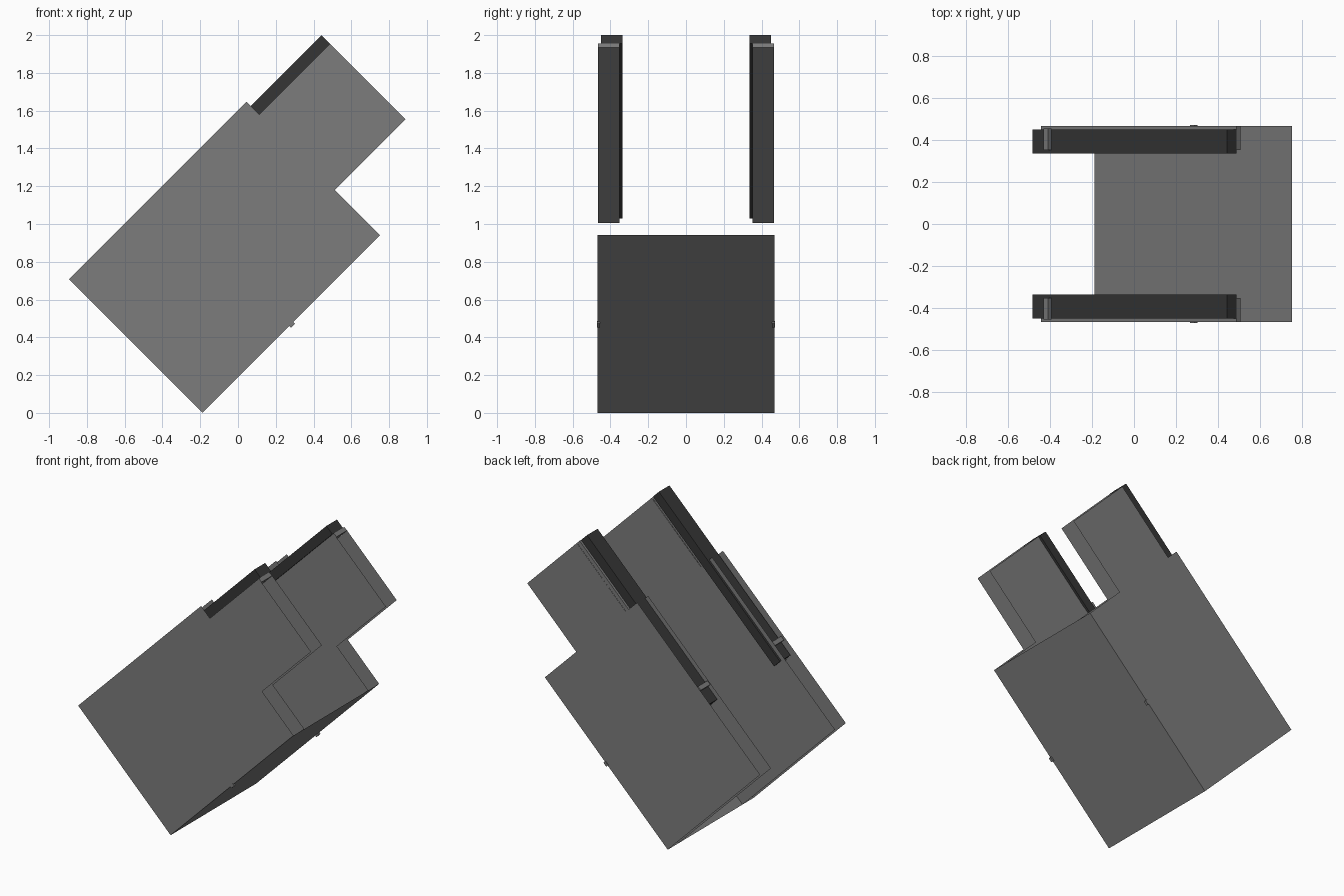
import bpy
import bmesh
from math import radians
from mathutils import Matrix

if "Cube" in bpy.data.objects:
    bpy.data.objects.remove(bpy.data.objects["Cube"], do_unlink=True)


def make_material(name, value):
    mat = bpy.data.materials.new(name)
    mat.use_nodes = True
    colour = (value, value, value, 1)
    mat.diffuse_color = colour
    mat.node_tree.nodes["Principled BSDF"].inputs["Base Color"].default_value = colour
    return mat


grey = make_material("mid grey", 0.2)
dark = make_material("dark grey", 0.036)

# The whole channel is drawn level, then tipped up by 45 degrees on its lower edge
TILT = Matrix.Translation((-0.188, 0, 0)) @ Matrix.Rotation(radians(-45), 4, "Y")


def finish(name, bm, mat):
    bm.transform(TILT)
    mesh = bpy.data.meshes.new(name)
    bm.to_mesh(mesh)
    bm.free()
    mesh.materials.append(mat)
    obj = bpy.data.objects.new(name, mesh)
    bpy.context.collection.objects.link(obj)
    return obj


def sheet(name, points, mat):
    bm = bmesh.new()
    bm.faces.new([bm.verts.new(p) for p in points])
    return finish(name, bm, mat)


def box(name, x, y, z, mat):
    bm = bmesh.new()
    size = Matrix.Diagonal((x[1] - x[0], abs(y[1] - y[0]), z[1] - z[0], 1))
    centre = Matrix.Translation((sum(x) / 2, sum(y) / 2, sum(z) / 2))
    bmesh.ops.create_cube(bm, size=1, matrix=centre @ size)
    return finish(name, bm, mat)


LENGTH, REACH, WIDE, INNER = 1.33, 1.86, 0.468, 0.35

# Floor sheet
sheet("floor", [(0, -WIDE, 0), (LENGTH, -WIDE, 0), (LENGTH, WIDE, 0), (0, WIDE, 0)], grey)

# Stepped outline shared by the wall sheets
outline = [(0, 0), (LENGTH, 0), (LENGTH, 0.34), (REACH, 0.34),
           (REACH, 0.877), (LENGTH, 0.877), (LENGTH, 1), (0, 1)]

for side, s in (("right", -1), ("left", 1)):
    # Double wall sheets, open between them
    for layer, y in (("outer", WIDE), ("inner", INNER)):
        points = [(u, s * y, v) for u, v in outline]
        if s > 0:
            points.reverse()
        sheet(f"{side}_{layer}_wall", points, grey)
    # Sliding rail on its carrier strip
    box(f"{side}_carrier", (0.545, REACH), (s * 0.352, s * 0.467), (0.877, 0.905), grey)
    box(f"{side}_rail", (0.55, REACH), (s * 0.335, s * 0.45), (0.905, 0.969), dark)
    # Small stop bridging the gap over the rail, and stud under the floor edge
    box(f"{side}_stop", (0.65, 0.68), (s * 0.352, s * 0.455), (0.969, 0.995), grey)
    box(f"{side}_stud", (0.65, 0.68), (s * 0.455, s * 0.472), (-0.012, 0.008), grey)
